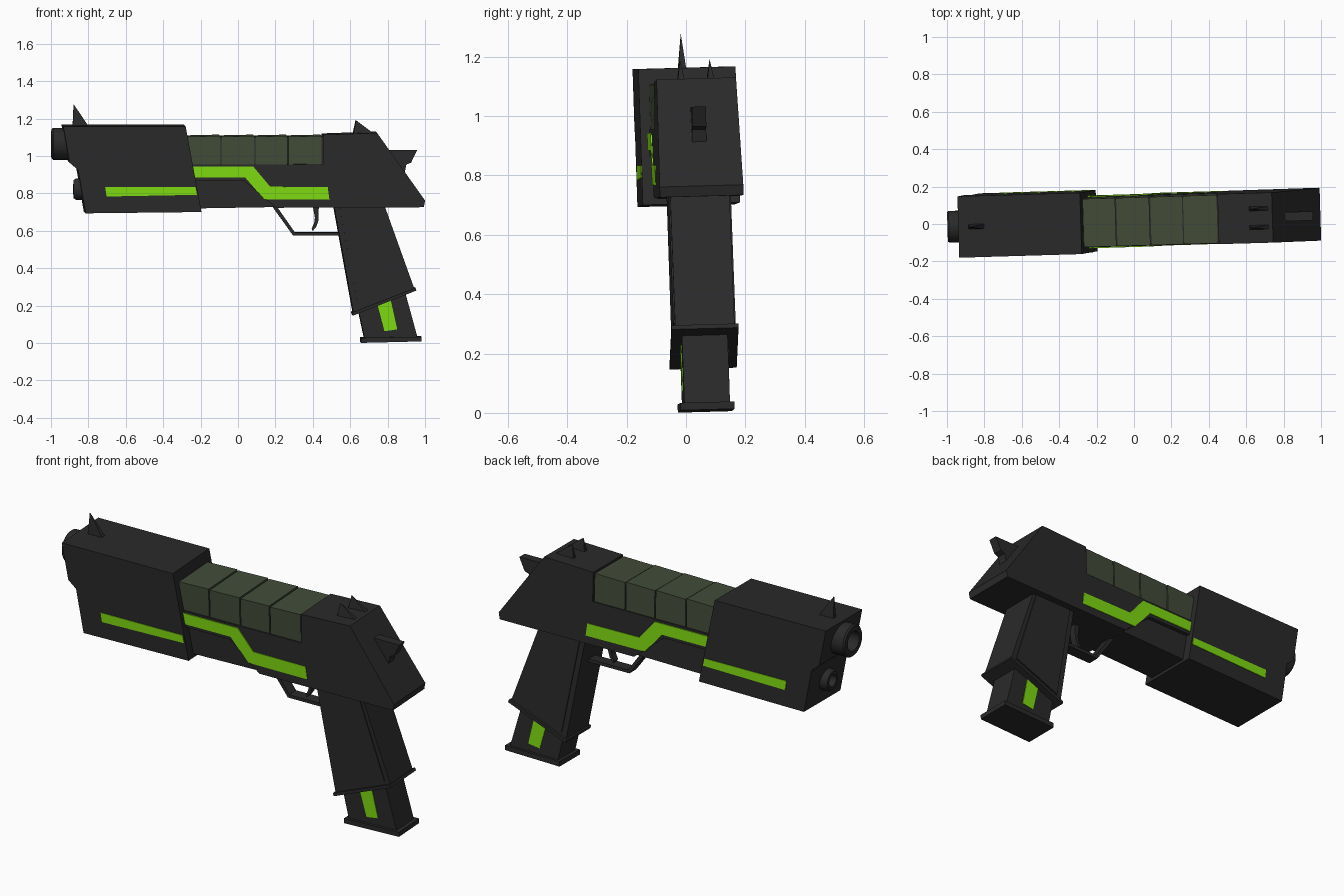
import bpy, bmesh, math
from mathutils import Matrix, Vector

if "Cube" in bpy.data.objects:
    bpy.data.objects.remove(bpy.data.objects["Cube"])

# The whole model sits slightly turned and rolled off the axes
TILT = (Matrix.Translation((0, 0.018, 0.93))
        @ Matrix.Rotation(math.radians(1.7), 4, 'Z')
        @ Matrix.Rotation(math.radians(1.6), 4, 'X')
        @ Matrix.Translation((0, 0, -0.93)))


def material(name, rgb):
    m = bpy.data.materials.new(name)
    m.diffuse_color = (*rgb, 1)
    m.use_nodes = True
    m.node_tree.nodes["Principled BSDF"].inputs["Base Color"].default_value = m.diffuse_color
    return m


BLACK = material("dark_metal", (0.023, 0.023, 0.023))
OLIVE = material("olive", (0.055, 0.072, 0.04))
GREEN = material("bright_green", (0.22, 0.72, 0.006))


def finish(name, bm, mat):
    bmesh.ops.recalc_face_normals(bm, faces=bm.faces)
    bm.transform(TILT)
    me = bpy.data.meshes.new(name)
    bm.to_mesh(me)
    bm.free()
    me.materials.append(mat)
    ob = bpy.data.objects.new(name, me)
    bpy.context.collection.objects.link(ob)
    return ob


def prism(name, pts, half, mat=BLACK, y=0.0):
    """Side profile (x, z) extruded across y; half may be one value or one per point."""
    h = half if isinstance(half, (list, tuple)) else [half] * len(pts)
    bm = bmesh.new()
    a = [bm.verts.new((x, y - w, z)) for (x, z), w in zip(pts, h)]
    b = [bm.verts.new((x, y + w, z)) for (x, z), w in zip(pts, h)]
    bm.faces.new(a)
    bm.faces.new(b[::-1])
    n = len(pts)
    for i in range(n):
        j = (i + 1) % n
        bm.faces.new((a[i], b[i], b[j], a[j]))
    return finish(name, bm, mat)


def both_sides(name, pts, y, mat=GREEN, thick=0.004):
    for side, s in (("near", -1), ("far", 1)):
        prism(f"{name}_{side}", pts, thick, mat, s * y)


def spike(name, base, tip, half, y=0.0):
    """Four-sided thorn: base runs x0..x1 at height z."""
    x0, x1, z = base
    bm = bmesh.new()
    v = [bm.verts.new((x, y + w, z)) for x, w in
         ((x0, -half), (x1, -half), (x1, half), (x0, half))]
    t = bm.verts.new((tip[0], y, tip[1]))
    bm.faces.new(v)
    for i in range(4):
        bm.faces.new((v[i], v[(i + 1) % 4], t))
    finish(name, bm, BLACK)


def tube(name, profile, z, sides=32):
    """Revolve (x, radius) points about the x axis at height z."""
    bm = bmesh.new()
    v = [bm.verts.new((x, 0, z + r)) for x, r in profile]
    e = [bm.edges.new(p) for p in zip(v, v[1:])]
    bmesh.ops.spin(bm, geom=v + e, cent=(0, 0, z), axis=(1, 0, 0),
                   angle=2 * math.pi, steps=sides)
    bmesh.ops.remove_doubles(bm, verts=bm.verts, dist=1e-5)
    ob = finish(name, bm, BLACK)
    bpy.ops.object.select_all(action='DESELECT')
    ob.select_set(True)
    bpy.context.view_layer.objects.active = ob
    bpy.ops.object.shade_smooth_by_angle(angle=math.radians(35))


# Front shroud with its stripe
prism("front_shroud", [(-0.94, 1.163), (-0.285, 1.163), (-0.20, 0.705), (-0.82, 0.698),
                       (-0.86, 0.93), (-0.905, 0.968)], 0.164)
both_sides("shroud_stripe", [(-0.715, 0.838), (-0.232, 0.838), (-0.224, 0.797), (-0.708, 0.788)], 0.163)

# Barrel and the smaller tube below it
tube("barrel", [(-0.88, 0.085), (-0.99, 0.085), (-0.998, 0.078), (-0.998, 0.052),
                (-0.92, 0.05), (-0.92, 0.0)], 1.065)
tube("lower_tube", [(-0.80, 0.058), (-0.865, 0.058), (-0.88, 0.048), (-0.88, 0.032),
                    (-0.83, 0.03), (-0.83, 0.0)], 0.823)

# Receiver: rear block and side rail, stepped underneath, flaring at the tail
prism("receiver", [(-0.28, 0.958), (0.45, 0.96), (0.45, 1.117), (0.74, 1.127), (0.997, 0.765),
                   (0.99, 0.73), (0.20, 0.727), (0.03, 0.87), (-0.28, 0.87)],
      [0.135, 0.136, 0.134, 0.134, 0.141, 0.141, 0.138, 0.136, 0.136])
prism("lower_frame", [(-0.28, 0.90), (0.30, 0.90), (0.30, 0.732), (-0.28, 0.722)], 0.116)
both_sides("receiver_stripe", [(-0.245, 0.947), (0.078, 0.947), (0.168, 0.84), (0.476, 0.838),
                               (0.485, 0.77), (0.136, 0.772), (0.035, 0.888), (-0.235, 0.888)], 0.1365)

# Segmented olive slide over a dark core
prism("slide_core", [(-0.28, 1.098), (0.46, 1.105), (0.46, 0.95), (-0.28, 0.95)], 0.122)
cuts = [-0.272, -0.092, 0.09, 0.265, 0.45]
for i, (a, b) in enumerate(zip(cuts, cuts[1:])):
    prism(f"slide_segment_{i + 1}", [(a, 1.107), (b - 0.006, 1.111), (b - 0.006, 0.958), (a, 0.956)],
          0.129, OLIVE)

# Sights and hammer
spike("front_sight", (-0.885, -0.80, 1.16), (-0.88, 1.278), 0.013)
for side, y in (("near", -0.05), ("far", 0.05)):
    spike(f"rear_sight_{side}", (0.615, 0.725, 1.12), (0.63, 1.192), 0.012, y)
prism("hammer", [(0.76, 1.032), (0.957, 1.032), (0.925, 0.965), (0.90, 0.955), (0.885, 0.885),
                 (0.80, 0.90)], 0.024)

# Trigger guard and trigger
prism("trigger_guard", [(0.18, 0.735), (0.295, 0.575), (0.56, 0.575), (0.56, 0.592),
                        (0.304, 0.592), (0.204, 0.735)], 0.03)
prism("trigger", [(0.40, 0.735), (0.432, 0.735), (0.43, 0.655), (0.42, 0.625), (0.40, 0.60),
                  (0.394, 0.61), (0.408, 0.64), (0.412, 0.67)], 0.018)

# Grip with raised side panels and bottom flange
prism("grip", [(0.51, 0.74), (0.78, 0.74), (0.94, 0.295), (0.615, 0.165)], 0.1)
both_sides("grip_panel", [(0.54, 0.728), (0.765, 0.728), (0.908, 0.305), (0.64, 0.198)], 0.101, BLACK)
prism("grip_flange", [(0.607, 0.165), (0.946, 0.298), (0.952, 0.284), (0.612, 0.149)], 0.113)

# Magazine, its stripe and base plate
prism("magazine", [(0.64, 0.19), (0.885, 0.30), (0.962, 0.02), (0.677, 0.02)], 0.077)
both_sides("magazine_stripe", [(0.745, 0.205), (0.815, 0.232), (0.85, 0.075), (0.782, 0.065)], 0.076)
prism("magazine_base", [(0.657, 0.03), (0.98, 0.036), (0.98, 0.011), (0.657, 0.003)], 0.091)
